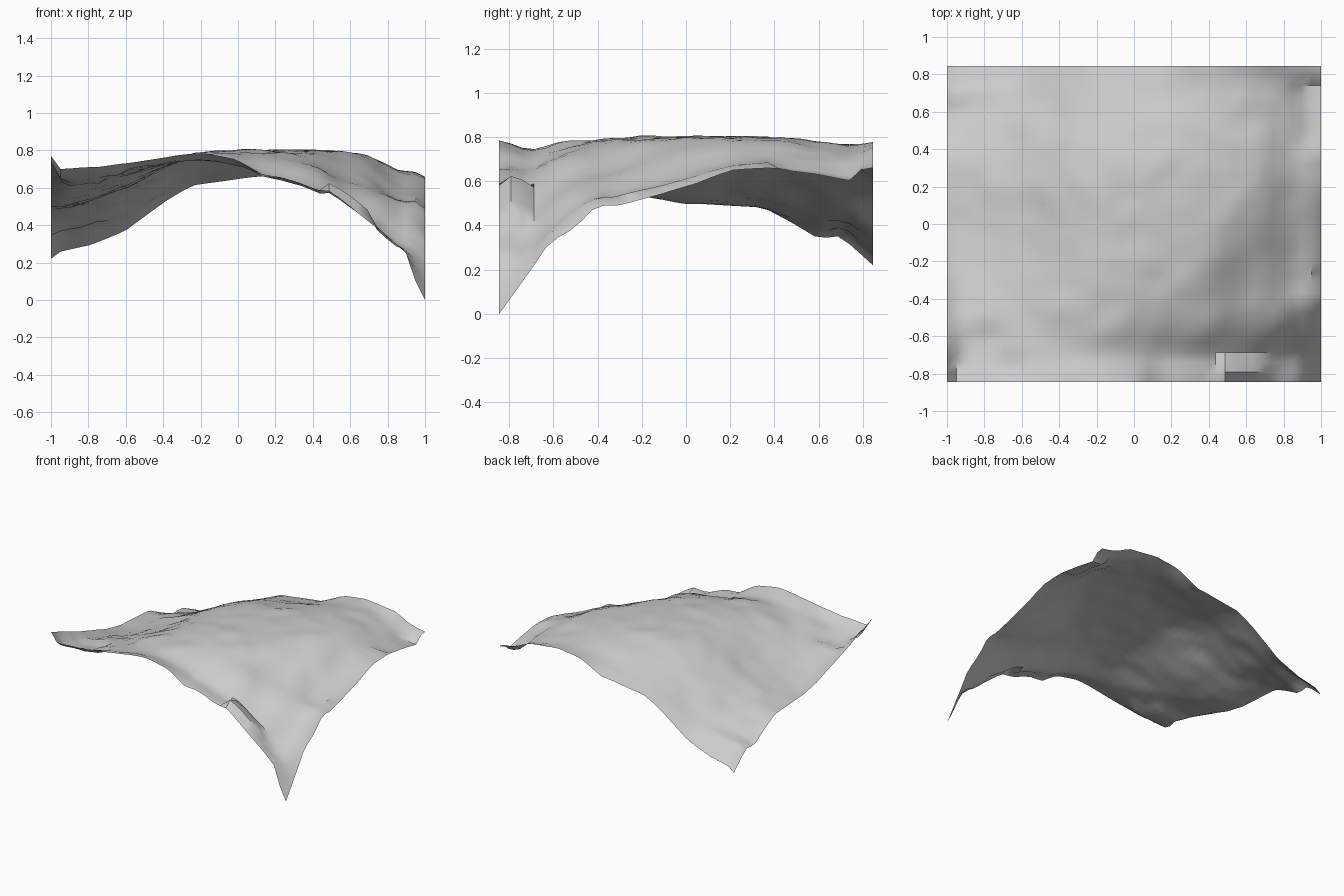
import bpy
import bmesh
import math
from mathutils import Vector, noise

cube = bpy.data.objects.get("Cube")
if cube:
    bpy.data.objects.remove(cube, do_unlink=True)

HALF_X, HALF_Y = 1.0, 0.845
COLS, ROWS = 39, 32

# Border profiles as (position, height)
FRONT = [(-1, .77), (-.95, .7), (-.75, .71), (-.4, .76), (-.2, .79), (0, .75), (.13, .66),
         (.25, .65), (.4, .59), (.5, .58), (.62, .48), (.8, .34), (.9, .25), (.95, .1), (1, 0)]
BACK = [(-1, .22), (-.95, .26), (-.8, .29), (-.6, .37), (-.4, .52), (-.25, .61), (-.05, .64),
        (.13, .66), (.3, .75), (.5, .78), (.75, .75), (.86, .69), (1, .66)]
LEFT = [(-.845, .77), (-.5, .64), (-.15, .53), (0, .5), (.35, .48), (.5, .4), (.6, .34),
        (.7, .35), (.845, .22)]
RIGHT = [(-.845, 0), (-.7, .2), (-.62, .32), (-.5, .39), (-.4, .49), (-.3, .49), (-.15, .53),
         (.05, .59), (.2, .65), (.4, .66), (.65, .62), (.75, .6), (.8, .66), (.845, .66)]

# Broad swells and hollows: centre x, centre y, radius, rise
SWELLS = [(.1, -.1, .45, .06), (.86, -.52, .17, .07), (.58, -.34, .2, -.05),
          (.35, -.6, .15, .03)]

# Raised and sunken patches: x range, y range, height change
PATCHES = [(.88, .96, .43, .75, -.02), (-.95, -.65, -.8, -.73, -.03),
           (-.9, -.72, -.69, -.58, -.03), (.45, .72, -.8, -.73, .05),
           (-.95, -.75, .65, .75, .02)]


def sample(profile, p):
    for (a, ha), (b, hb) in zip(profile, profile[1:]):
        if p <= b:
            return ha + (hb - ha) * (p - a) / (b - a)
    return profile[-1][1]


def soften(profile, p):
    """Profile averaged over a window that closes at its ends."""
    w = max(0, min(.2, p - profile[0][0], profile[-1][0] - p))
    return sum(sample(profile, p + w * k / 4) for k in range(-4, 5)) / 9


def mound(x, y, cx, cy, radius, rise):
    return rise * math.exp(-((x - cx) ** 2 + (y - cy) ** 2) / radius ** 2)


def spike(x, y):
    """Sharp droop of the lowest corner."""
    return mound(x, y, HALF_X, -HALF_Y, .09, .2)


def border(profile, x, y, p):
    return soften(profile, p) + spike(x, y)


def blend(a, b, t):
    return a + (b - a) * t


def height(x, y):
    s, t = (x + HALF_X) / (2 * HALF_X), (y + HALF_Y) / (2 * HALF_Y)
    # Sheet stretched between the four softened borders
    across = blend(border(FRONT, x, -HALF_Y, x), border(BACK, x, HALF_Y, x), t)
    along = blend(border(LEFT, -HALF_X, y, y), border(RIGHT, HALF_X, y, y), s)
    low = blend(FRONT[0][1], spike(HALF_X, -HALF_Y), s)
    high = blend(BACK[0][1], BACK[-1][1], s)
    z = across + along - blend(low, high, t) - spike(x, y)
    # Fuller crest, flattened on top
    inset = min(HALF_X - abs(x), HALF_Y - abs(y))
    z += sum(mound(x, y, *swell) for swell in SWELLS) * min(1, max(0, inset) * 5)
    if z > .74:
        z = .74 + .07 * math.tanh((z - .74) / .07)
    # Border detail, dying away inwards
    for profile, p, gap in ((FRONT, x, y + HALF_Y), (BACK, x, HALF_Y - y),
                            (LEFT, y, x + HALF_X), (RIGHT, y, HALF_X - x)):
        z += (sample(profile, p) - soften(profile, p)) * math.exp(-gap / .1)
    # Gentle ripples, fading at the borders
    z += .014 * min(1, .3 + inset * 5) * noise.noise(Vector((x * 8, y * 8, 3)))
    for x0, x1, y0, y1, dz in PATCHES:
        if x0 - .01 < x < x1 + .01 and y0 - .01 < y < y1 + .01:
            z += dz
    return z


# Terrain sheet
bm = bmesh.new()
bmesh.ops.create_grid(bm, x_segments=COLS, y_segments=ROWS, size=1)
for v in bm.verts:
    v.co.y *= HALF_Y
    v.co.z = height(v.co.x, v.co.y)
lowest = min(v.co.z for v in bm.verts)
for v in bm.verts:
    v.co.z -= lowest
mesh = bpy.data.meshes.new("terrain_sheet")
bm.to_mesh(mesh)
bm.free()

terrain = bpy.data.objects.new("terrain_sheet", mesh)
bpy.context.collection.objects.link(terrain)

# Plain grey surface
grey = bpy.data.materials.new("plain_grey")
grey.use_nodes = True
colour = (.6, .6, .6, 1)
grey.diffuse_color = colour
grey.node_tree.nodes["Principled BSDF"].inputs["Base Color"].default_value = colour
mesh.materials.append(grey)

bpy.ops.object.select_all(action='DESELECT')
terrain.select_set(True)
bpy.context.view_layer.objects.active = terrain
bpy.ops.object.shade_smooth_by_angle(angle=math.radians(40))
